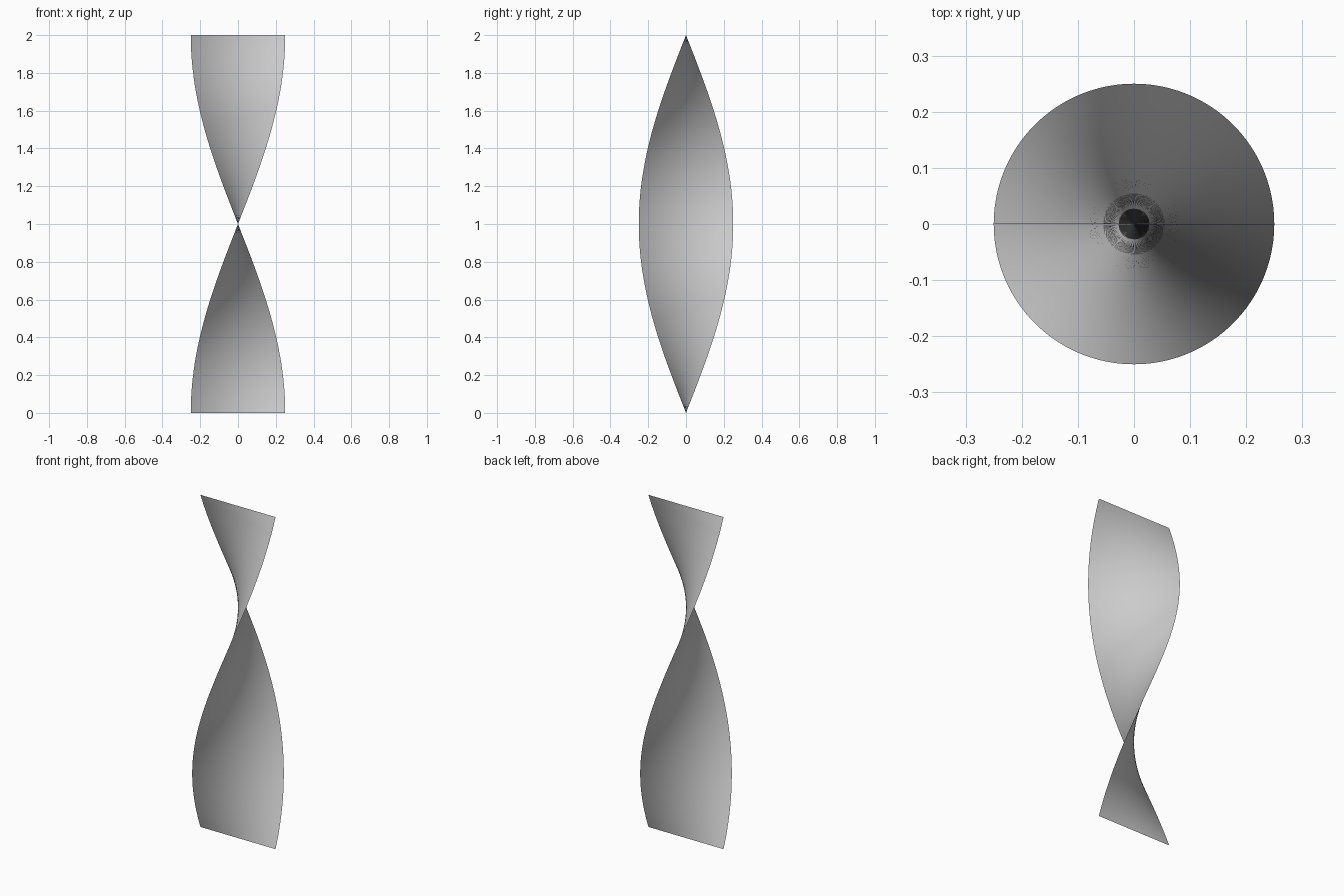
import bpy, bmesh, math

if "Cube" in bpy.data.objects:
    bpy.data.objects.remove(bpy.data.objects["Cube"])

WIDTH, HEIGHT, TWIST = 0.5, 2.0, math.pi
COLS, ROWS = 16, 96

# Flat strip, subdivided, then twisted half a turn about its long axis
bm = bmesh.new()
bmesh.ops.create_grid(bm, x_segments=COLS, y_segments=ROWS, size=1.0)
for v in bm.verts:
    r = v.co.x * WIDTH / 2
    t = (v.co.y + 1) / 2
    a = t * TWIST
    v.co = (r * math.cos(a), r * math.sin(a), t * HEIGHT)

mesh = bpy.data.meshes.new("twisted_ribbon")
bm.to_mesh(mesh)
bm.free()
mesh.shade_smooth()
ribbon = bpy.data.objects.new("twisted_ribbon", mesh)
bpy.context.collection.objects.link(ribbon)
